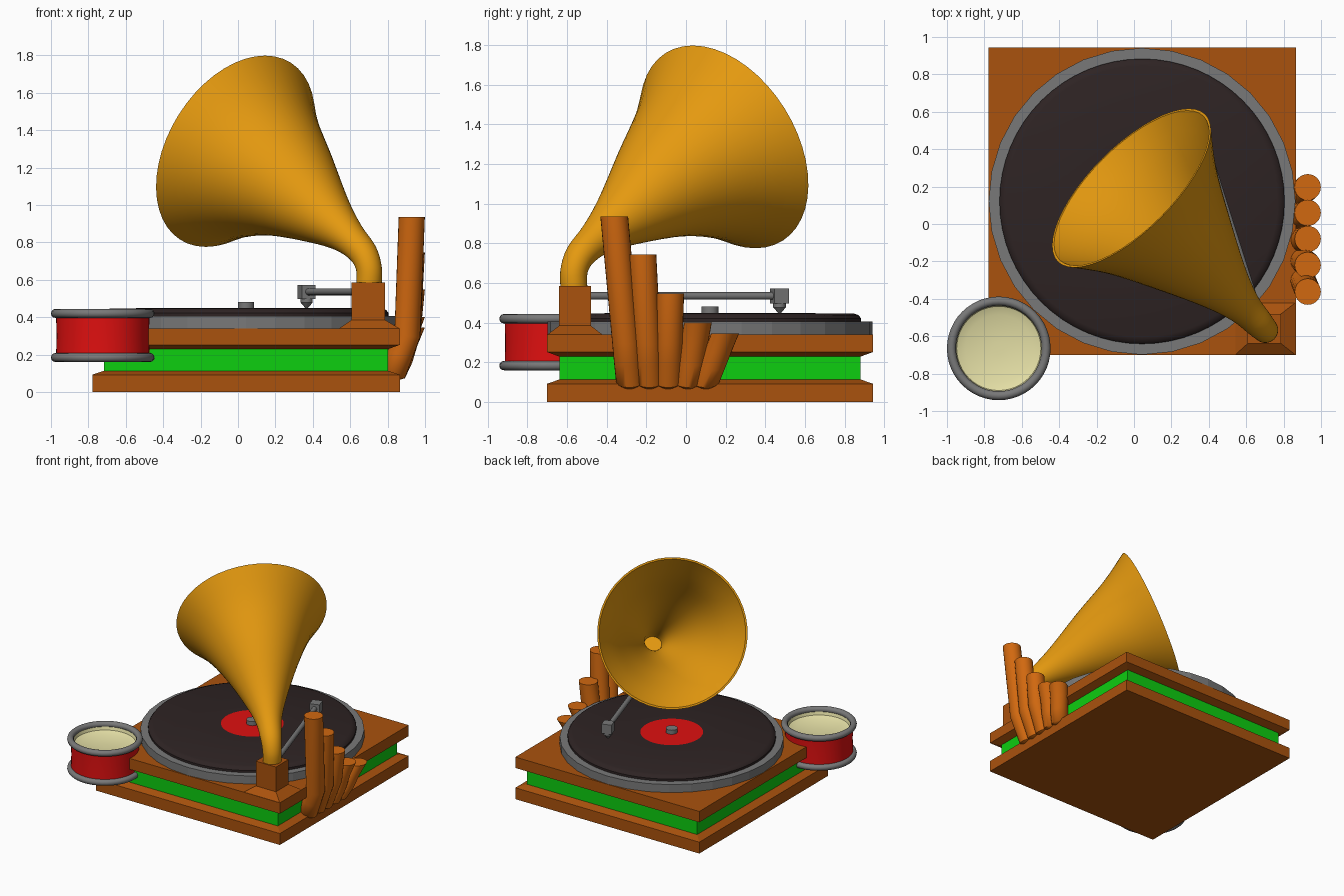
import bpy, bmesh, math
from mathutils import Vector

if "Cube" in bpy.data.objects:
    bpy.data.objects.remove(bpy.data.objects["Cube"])

def mat(name, r, g, b):
    m = bpy.data.materials.new(name)
    m.diffuse_color = (r, g, b, 1)
    m.use_nodes = True
    m.node_tree.nodes["Principled BSDF"].inputs["Base Color"].default_value = m.diffuse_color
    return m

WOOD = mat("brown wood", .40, .085, .004)
PIPE = mat("orange wood", .64, .14, .005)
BRASS = mat("golden brass", .78, .32, .005)
GREEN = mat("bright green", .004, .62, .005)
RED = mat("bright red", .74, .005, .005)
GREY = mat("grey metal", .19, .19, .19)
VINYL = mat("dark vinyl", .027, .017, .017)
CREAM = mat("cream skin", .78, .74, .38)

def loft(name, rings, mats, closed=False, angle=35, rule=None):
    """Skin a list of rings of points; cap the ends or join them in a loop."""
    bm = bmesh.new()
    vs = [[bm.verts.new(p) for p in ring] for ring in rings]
    n = len(vs[0])
    pairs = list(zip(vs, vs[1:])) + ([(vs[-1], vs[0])] if closed else [])
    for a, b in pairs:
        for i in range(n):
            j = (i + 1) % n
            bm.faces.new((a[i], a[j], b[j], b[i]))
    if not closed:
        bm.faces.new(vs[0][::-1])
        bm.faces.new(vs[-1])
    bmesh.ops.recalc_face_normals(bm, faces=bm.faces)
    for f in bm.faces:
        f.smooth = angle > 0
        if rule:
            f.material_index = rule(f.calc_center_median(), f.normal)
    for e in bm.edges:
        e.smooth = e.calc_face_angle(0) < math.radians(angle)
    me = bpy.data.meshes.new(name)
    bm.to_mesh(me)
    bm.free()
    for m in mats:
        me.materials.append(m)
    ob = bpy.data.objects.new(name, me)
    bpy.context.collection.objects.link(ob)
    return ob

def circle(c, u, v, r, n):
    c, u, v = Vector(c), Vector(u), Vector(v)
    return [c + r * (u * math.cos(2 * math.pi * i / n) + v * math.sin(2 * math.pi * i / n))
            for i in range(n)]

def lathe(name, x, y, profile, mats, n=48, **kw):
    return loft(name, [circle((x, y, z), (1, 0, 0), (0, 1, 0), r, n) for r, z in profile], mats, **kw)

def blocks(name, levels, m):
    """Stack of rectangles: (x0, x1, y0, y1, z)."""
    return loft(name, [[(a, c, z), (b, c, z), (b, d, z), (a, d, z)] for a, b, c, d, z in levels], [m], angle=0)

# Base: two bevelled slabs with a green band between
CX, CY, H = .043, .121, .822
def square(h, z):
    return (CX - h, CX + h, CY - h, CY + h, z)
blocks("lower_slab", [square(H, 0), square(H, .092), square(H - .06, .113)], WOOD)
blocks("green_band", [square(H - .062, .11), square(H - .062, .235)], GREEN)
blocks("upper_slab", [square(H - .06, .23), square(H, .252), square(H, .34)], WOOD)

# Turntable platter, record with red label, spindle
lathe("platter", CX, CY, [(.82, .34), (.82, .405)], [GREY], n=32, angle=0)
lathe("record", CX, CY, [(.762, .40), (.762, .422), (.75, .438), (.725, .447), (.23, .449), (.05, .449)],
      [VINYL, RED], n=64,
      rule=lambda c, nr: int(nr.z > .5 and math.hypot(c.x - CX, c.y - CY) < .23))
lathe("spindle", CX, CY, [(.043, .44), (.043, .482)], [GREY], n=20)

# Horn stand
blocks("horn_stand", [(.54, .864, -.70, -.42, .339), (.607, .787, -.64, -.48, .385),
                      (.607, .787, -.64, -.48, .585)], WOOD)

# Horn: (distance along diagonal, height, radius, axis angle)
KEYS = [(0, .57, .068, 90), (0, .66, .069, 83), (.05, .745, .078, 58), (.17, .83, .097, 40),
        (.34, .93, .16, 34), (.6, 1.08, .285, 31), (.85, 1.2, .42, 26), (1.04, 1.287, .558, 23.6)]

def spline(keys, steps):
    out = []
    for i in range(len(keys) - 1):
        p = [Vector(keys[min(max(i + k, 0), len(keys) - 1)]) for k in (-1, 0, 1, 2)]
        for j in range(steps):
            t = j / steps
            out.append(.5 * (2 * p[1] + (p[2] - p[0]) * t + (2 * p[0] - 5 * p[1] + 4 * p[2] - p[3]) * t * t
                             + (3 * p[1] - p[0] - 3 * p[2] + p[3]) * t ** 3))
    return out + [Vector(keys[-1])]

DIAG, SIDE = Vector((-.707, .707, 0)), Vector((.707, .707, 0))
def horn_ring(k, shrink):
    s, z, r, a = k
    a = math.radians(a)
    c = Vector((.70, -.565, z)) + DIAG * s + SIDE * .03 * s
    return circle(c, SIDE, DIAG * -math.sin(a) + Vector((0, 0, math.cos(a))), r - shrink, 48)

path = spline(KEYS, 4)
loft("horn", [horn_ring(k, 0) for k in path] + [horn_ring(k, .014) for k in path[:7:-1]], [BRASS], angle=50)

# Tone arm, head and needle
def rod(name, a, b, r, m, n=12):
    a, b = Vector(a), Vector(b)
    t = (b - a).normalized()
    u = t.cross(Vector((0, 0, 1))).normalized()
    return loft(name, [circle(a, u, t.cross(u), r, n), circle(b, u, t.cross(u), r, n)], [m])

HEAD = (.367, .472)
rod("tone_arm", (.69, -.55, .535), (*HEAD, .535), .019, GREY)
turn = math.atan2(HEAD[1] + .55, HEAD[0] - .69) + math.pi / 4
hu, hv = (math.cos(turn), math.sin(turn), 0), (-math.sin(turn), math.cos(turn), 0)
loft("arm_head", [circle((*HEAD, z), hu, hv, .054, 4) for z in (.496, .572)], [GREY], angle=0)
lathe("needle", *HEAD, [(.032, .50), (.032, .478), (.004, .445)], [GREY], n=12)

# Drum at the front left corner
DX, DY = -.723, -.665
lathe("drum", DX, DY, [(.22, .17), (.25, .18), (.247, .30), (.25, .42), (.235, .42), (.225, .385), (.18, .366), (.03, .36)],
      [RED, CREAM], rule=lambda c, nr: int(math.hypot(c.x - DX, c.y - DY) < .243 and (c.z > .35 or nr.z < -.9)))
for part, z in (("lower", .184), ("upper", .42)):
    lathe(part + "_drum_rim", DX, DY,
          [(.253 + .024 * math.cos(i * math.pi / 6), z + .024 * math.sin(i * math.pi / 6)) for i in range(12)],
          [GREY], closed=True, angle=60)

# Row of pipes on the right: (top y, bottom y, top z)
for i, (yt, yb, zt) in enumerate([(-.362, -.285, .935), (-.22, -.185, .745), (-.08, -.09, .547),
                                  (.06, .01, .40), (.197, .10, .345)]):
    zm = min(.30, zt - .09)
    f = (zm - .1) / (zt - .1)
    ym = yb + (yt - yb) * f
    xm = .905 if zt > .5 else .89
    Y = (0, 1, 0)
    loft("pipe_%d" % (i + 1), [
        circle((.822, yb, .083), (.91, 0, -.41), Y, .045, 24),
        circle((.83, yb, .10), (.92, 0, -.39), Y, .068, 24),
        circle((.866, yb + (ym - yb) * .5, (.10 + zm) / 2), (.96, 0, -.28), Y, .069, 24),
        circle((xm, ym, zm), (1, 0, -.1), Y, .069, 24),
        circle((.929, yt, zt), (1, 0, 0), Y, .07, 24)], [PIPE], angle=50)
